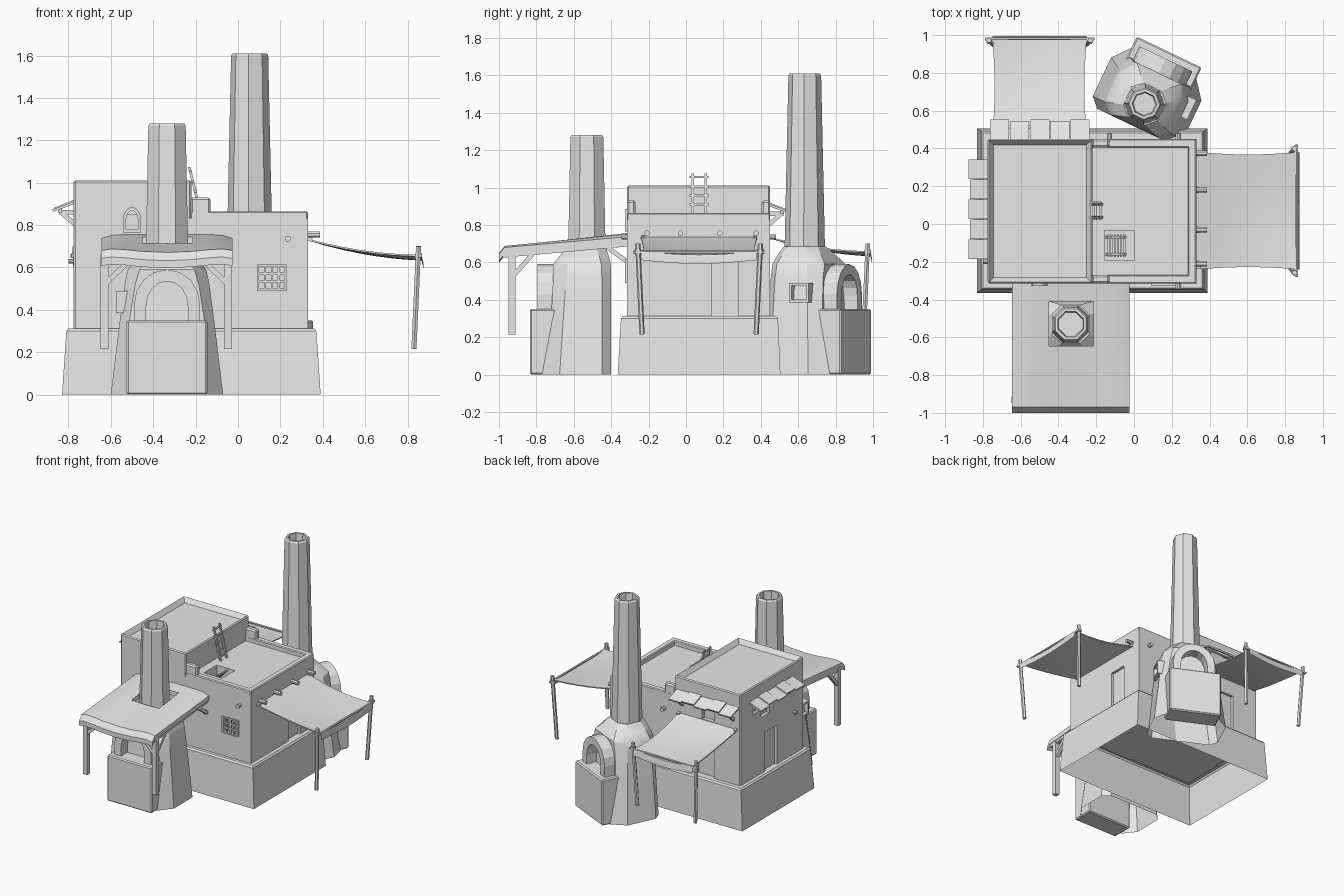
import bpy, bmesh, math
from mathutils import Matrix, Vector

if "Cube" in bpy.data.objects:
    bpy.data.objects.remove(bpy.data.objects["Cube"])

clay = bpy.data.materials.new("grey clay")
clay.diffuse_color = (0.8, 0.8, 0.8, 1)
clay.use_nodes = True
clay.node_tree.nodes["Principled BSDF"].inputs["Base Color"].default_value = clay.diffuse_color
I = Matrix()


def place(x, y, deg):
    return Matrix.Translation((x, y, 0)) @ Matrix.Rotation(math.radians(deg), 4, 'Z')


def finish(name, bm, M=I, smooth=False):
    bmesh.ops.recalc_face_normals(bm, faces=bm.faces)
    me = bpy.data.meshes.new(name)
    bm.to_mesh(me)
    bm.free()
    me.transform(M)
    me.materials.append(clay)
    ob = bpy.data.objects.new(name, me)
    bpy.context.collection.objects.link(ob)
    if smooth:
        bpy.ops.object.select_all(action='DESELECT')
        ob.select_set(True)
        bpy.context.view_layer.objects.active = ob
        bpy.ops.object.shade_smooth_by_angle(angle=math.radians(30))
    return ob


def loft(name, rings, M=I, cap=True, smooth=False):
    """Skin a list of equal-length point rings."""
    bm = bmesh.new()
    vs = [[bm.verts.new(p) for p in r] for r in rings]
    n = len(rings[0])
    for a, b in zip(vs, vs[1:]):
        for i in range(n):
            j = (i + 1) % n
            bm.faces.new((a[i], a[j], b[j], b[i]))
    if cap:
        bm.faces.new(vs[-1])
    return finish(name, bm, M, smooth)


def box(name, x0, x1, y0, y1, z0, z1, bevel=0, M=I, inset=None):
    bm = bmesh.new()
    size = Matrix.Diagonal((x1 - x0, y1 - y0, z1 - z0, 1))
    mid = Matrix.Translation(((x0 + x1) / 2, (y0 + y1) / 2, (z0 + z1) / 2))
    bmesh.ops.create_cube(bm, size=1, matrix=mid @ size)
    if inset:
        bm.faces.ensure_lookup_table()
        top = max(bm.faces, key=lambda f: f.calc_center_median().z)
        bmesh.ops.inset_region(bm, faces=[top], thickness=inset[0], depth=0)
        for v in top.verts:
            v.co.z -= inset[1]
    if bevel:
        bmesh.ops.bevel(bm, geom=[e for e in bm.edges if e.calc_face_angle(0) > 0.5],
                        offset=bevel, segments=1, affect='EDGES')
    return finish(name, bm, M)


def beam(name, a, b, w, t=None, M=I, sides=4):
    """Straight bar from a to b; w across, t deep."""
    a, b, t = Vector(a), Vector(b), t or w
    d = (b - a).normalized()
    side = d.cross((0, 0, 1))
    side = side.normalized() if side.length > 0.3 else Vector((1, 0, 0))
    up = side.cross(d).normalized()
    k = math.cos(math.pi / sides) * 2
    offs = []
    for i in range(sides):
        q = 2 * math.pi * (i + 0.5) / sides
        offs.append(side * math.cos(q) * w / k + up * math.sin(q) * t / k)
    bm = bmesh.new()
    rings = [[bm.verts.new(p + o) for o in offs] for p in (a, b)]
    for i in range(sides):
        j = (i + 1) % sides
        bm.faces.new((rings[0][i], rings[0][j], rings[1][j], rings[1][i]))
    bm.faces.new(rings[0])
    bm.faces.new(rings[1])
    return finish(name, bm, M)


def arch(cx, hw, z0, spring, top, n=8):
    pts = [(cx - hw, z0)]
    for i in range(n + 1):
        q = math.pi * (1 - i / n)
        pts.append((cx + hw * math.cos(q), spring + (top - spring) * math.sin(q)))
    return pts + [(cx + hw, z0)]


def square(cx, hw, z0, z1):
    return [(cx - hw, z0), (cx - hw, z1), (cx + hw, z1), (cx + hw, z0)]


def frame(name, outer, inner, y0, y1, M=I):
    """Hollow frame standing in the xz plane, deep along y."""
    at = lambda pts, y: [(x, y, z) for x, z in pts]
    return loft(name, [at(outer, y1), at(outer, y0), at(inner, y0), at(inner, y1), at(outer, y1)], M, cap=False)


# Plinth: tapered, open underneath
def rect(x0, x1, y0, y1, z):
    return [(x0, y0, z), (x1, y0, z), (x1, y1, z), (x0, y1, z)]


loft("plinth", [rect(-.83, .39, -.365, .505, 0), rect(-.81, .37, -.348, .492, .3),
                rect(-.8, .36, -.338, .482, .312)])

# House blocks with cut doors, windows and roof hatch
tall = box("tall_block", -.775, -.22, -.315, .45, .3, 1.01, .008, inset=(.045, .035))
low = box("low_block", -.23, .33, -.315, .45, .3, .83)
cuts = [(low, .31, .4, .14, .28, .25, .61), (tall, -.8, -.755, .01, .15, .25, .61),
        (tall, -.55, -.41, .43, .5, .25, .61), (tall, -.535, -.465, -.4, -.29, .77, .85),
        (tall, -.8, -.75, .1, .2, .74, .83), (tall, -.55, -.45, .42, .5, .74, .83),
        (low, -.155, 0, -.19, -.035, .72, .9), (low, .1, .22, -.4, -.295, .5, .605)]
for i, (ob, *d) in enumerate(cuts):
    c = box("cutter_%d" % i, *d)
    c.hide_render = True
    c.hide_viewport = True
    m = ob.modifiers.new("cut", 'BOOLEAN')
    m.operation, m.solver, m.object = 'DIFFERENCE', 'EXACT', c

# Low roof parapet and stepped ends
box("parapet_right", .285, .33, -.315, .45, .82, .865, .006)
for y0, y1 in ((-.315, -.27), (.405, .45)):
    box("parapet_side", -.225, .33, y0, y1, .82, .865, .006)
    box("parapet_step", -.225, -.13, y0, y1, .85, .93, .01)

# Arched window frame and grille
frame("window_frame", arch(-.5, .043, .765, .82, .885), arch(-.5, .029, .778, .82, .868), -.327, -.3)
frame("grille_frame", square(.16, .07, .49, .615), square(.16, .06, .5, .605), -.325, -.305)
for i in range(1, 4):
    box("grille_bar", .096 + i * .032 - .005, .096 + i * .032 + .005, -.322, -.308, .495, .61)
for i in range(1, 3):
    box("grille_crossbar", .095, .225, -.321, -.309, .498 + i * .036 - .005, .498 + i * .036 + .005)

# Projecting roof poles
for y in (-.21, -.03, .18, .375):
    beam("roof_pole", (.3, y, .755), (.387, y, .755), .028, sides=8)
for x, y in ((.235, -.345), (.235, .48), (-.13, .48)):
    beam("wall_peg", (x, y, .735), (x, y * .8, .735), .028, sides=8)
beam("wall_peg", (-.8, -.2, .63), (-.74, -.2, .63), .022, sides=8)


# Ladders
def ladder(name, a, b, y0, y1, rungs):
    for y in (y0, y1):
        beam(name + "_rail", (a[0], y, a[1]), (b[0], y, b[1]), .013)
    for i in range(rungs):
        f = (i + .6) / rungs
        x, z = a[0] + (b[0] - a[0]) * f, a[1] + (b[1] - a[1]) * f
        beam(name + "_rung", (x, y0 - .015, z), (x, y1 + .015, z), .011)


ladder("roof_ladder", (-.17, .83), (-.23, 1.075), .035, .105, 5)
ladder("hatch_ladder", (-.145, .725), (-.045, .835), -.16, -.07, 6)


# Kilns: flared body, fire box, arched mouth, side hatch and hollow chimney
def kiln(M, top):
    def ring(hw, fw, yf, yb, z, c=.05):
        return [(hw, yb - c, z), (hw, -.55 * hw, z), (fw, yf, z), (-fw, yf, z),
                (-hw, -.55 * hw, z), (-hw, yb - c, z), (-hw + c, yb, z), (hw - c, yb, z)]

    def octo(r, z):
        k = r / math.cos(math.pi / 8)
        return [(k * math.cos(math.pi * (i + .5) / 4), k * math.sin(math.pi * (i + .5) / 4), z) for i in range(8)]

    loft("kiln_body", [ring(.265, .19, -.24, .13, 0), ring(.225, .18, -.19, .13, .33),
                       ring(.2, .15, -.18, .13, .52), ring(.185, .13, -.18, .127, .59),
                       ring(.145, .09, -.14, .115, .64), ring(.1, .05, -.1, .1, .685)], M, smooth=True)
    r1 = .1 - .02 * (top - .67) / .94
    loft("kiln_chimney", [octo(.101, .62), octo(r1 + .001, top - .01), octo(r1 - .006, top),
                          octo(r1 - .02, top), octo(r1 - .025, top - .12)], M)
    box("kiln_fire_box", -.19, .19, -.305, -.14, .0, .35, .008, M)
    frame("kiln_mouth", arch(0, .155, .34, .43, .59), arch(0, .098, .34, .42, .535), -.265, -.12, M)
    S = M @ Matrix.Rotation(-math.pi / 2, 4, 'Z')
    frame("kiln_hatch", square(.08, .058, .385, .49), square(.08, .043, .4, .475), -.24, -.17, S)


kiln(place(-.335, -.53, 0), 1.28)
kiln(place(.055, .635, 154.5), 1.61)


# Cloth sheets
def cloth(name, us, vs, f, thick, M=I, skip=None):
    bm = bmesh.new()
    g = [[bm.verts.new(f(u, v)) for v in vs] for u in us]
    for i in range(len(us) - 1):
        for j in range(len(vs) - 1):
            if not (skip and skip((us[i] + us[i + 1]) / 2, (vs[j] + vs[j + 1]) / 2)):
                bm.faces.new((g[i][j], g[i + 1][j], g[i + 1][j + 1], g[i][j + 1]))
    ret = bmesh.ops.extrude_face_region(bm, geom=list(bm.faces), use_keep_orig=True)
    for e in ret['geom']:
        if isinstance(e, bmesh.types.BMVert):
            e.co.z -= thick
    return finish(name, bm, M, True)


def awning(M, hw):
    def f(u, v):
        z = .735 - .075 * (1 - (1 - u) ** 2) - .02 * math.sin(math.pi * v) * u
        if u > 1:
            z, u = z - .04, 1.0
        return (u * .545, (v * 2 - 1) * (hw - .012 * math.sin(math.pi * u)), z)
    cloth("awning_cloth", [0, .15, .3, .45, .6, .75, .9, .985, 1.01], [i / 8 for i in range(9)], f, .008, M)
    beam("awning_rod", (.53, -hw - .04, .655), (.53, hw + .04, .655), .014, M=M, sides=6)
    for s in (-1, 1):
        beam("awning_post", (.5, s * (hw - .005), .215), (.522, s * (hw + .018), .7), .024, M=M, sides=6)
        beam("awning_knot", (.521, s * (hw + .017), .645), (.521, s * (hw + .017), .668), .034, M=M, sides=6)
        beam("awning_wall_tie", (-.02, s * (hw - .01), .74), (.02, s * (hw - .01), .73), .018, M=M)


awning(place(.33, .07, 0), .31)
awning(place(-.5, .45, 90), .25)


# Front shelter around the chimney
def shelter(x, y):
    u = (-.31 - y) / .69
    v = (x + .645) / .62
    side = abs(v * 2 - 1)
    z = .757 - .06 * u - .03 * math.sin(math.pi * v) * u - .02 * max(0, side - .8) / .2
    return (x, y, z - (.035 if y < -.99 else 0))


cloth("shelter_roof", [-.645, -.6, -.53, -.45, -.335, -.215, -.14, -.07, -.025],
      [-1, -.97, -.88, -.76, -.645, -.53, -.41, -.31], shelter, .035,
      skip=lambda x, y: -.45 < x < -.215 and -.645 < y < -.41)
for x, s in ((-.63, 1), (-.047, -1)):
    beam("shelter_post", (x, -.93, .215), (x, -.93, .66), .036)
    beam("shelter_side_beam", (x, -.98, .64), (x, -.31, .7), .03)
    beam("shelter_side_brace", (x, -.93, .52), (x, -.82, .645), .024)
    beam("shelter_wall_brace", (x, -.31, .6), (x, -.42, .68), .024)
    beam("shelter_front_brace", (x, -.93, .52), (x + s * .11, -.93, .625), .024)
beam("shelter_front_beam", (-.645, -.93, .63), (-.03, -.93, .63), .03)


# Slatted hoods over the windows
def hood(M, hw):
    n = 5
    w = 2 * hw / n
    for i in range(n):
        x = -hw + w * (i + .5)
        d = .008 * (i % 2)
        beam("hood_plank", (x, -.01, .908 + d), (x, .1 - d, .868 + d), w * .97, .012, M)
    beam("hood_rail", (-hw + .02, .065, .868), (hw - .02, .065, .868), .018, M=M)
    for x in (-hw + .05, hw - .05):
        beam("hood_bracket", (x, -.01, .86), (x, .07, .86), .022, M=M)
        beam("hood_brace", (x, -.01, .8), (x, .06, .86), .022, M=M)


hood(place(-.5, .45, 0), .265)
hood(place(-.775, .078, 90), .265)
